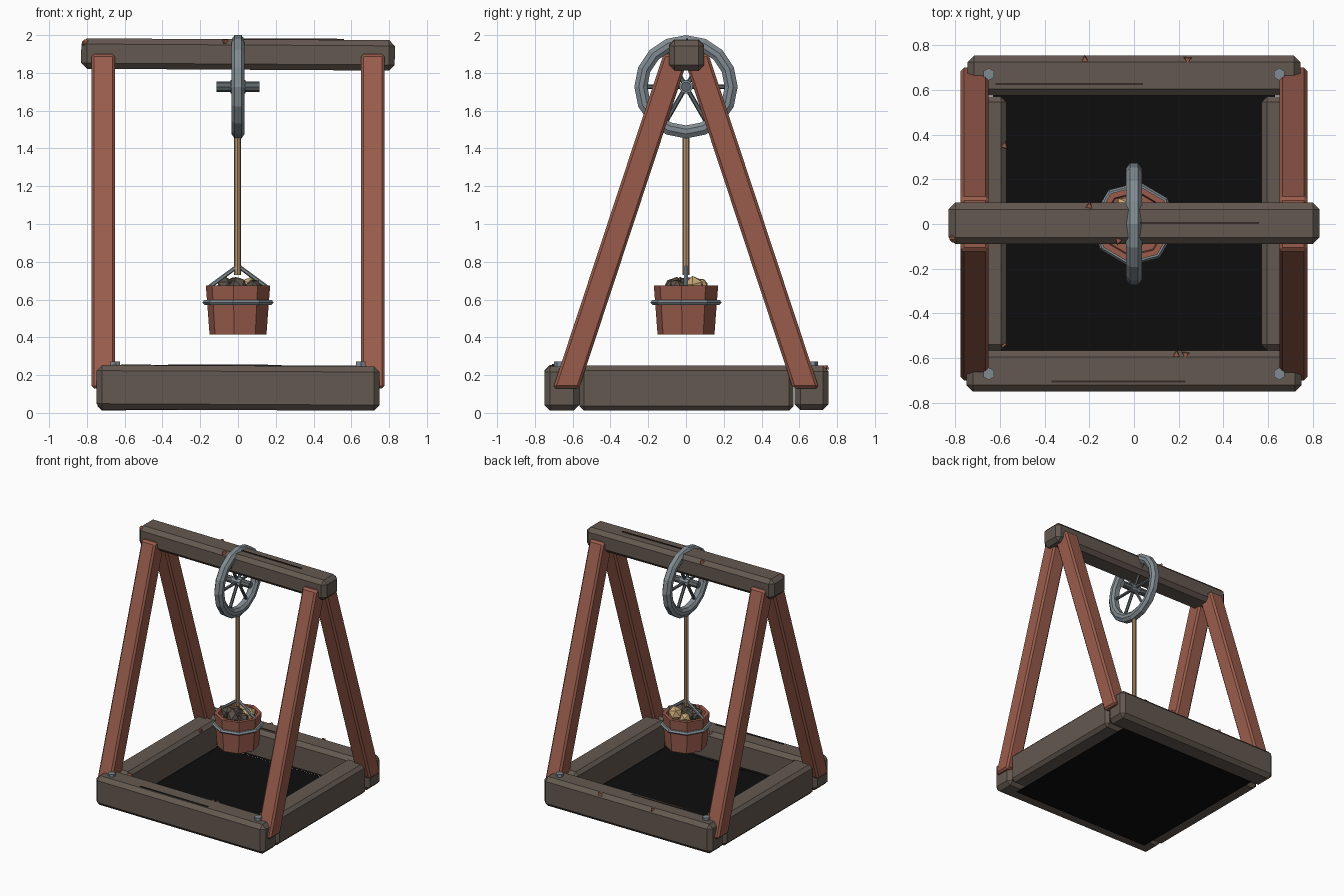
import bpy, bmesh, math, random
from mathutils import Vector, Matrix

random.seed(4)
cube = bpy.data.objects.get("Cube")
if cube:
    bpy.data.objects.remove(cube, do_unlink=True)


def material(name, r, g, b):
    m = bpy.data.materials.new(name)
    m.use_nodes = True
    m.diffuse_color = (r, g, b, 1)
    m.node_tree.nodes["Principled BSDF"].inputs["Base Color"].default_value = (r, g, b, 1)
    return m


grey_wood = material("weathered wood", 0.125, 0.098, 0.08)
red_wood = material("red wood", 0.32, 0.108, 0.072)
iron = material("iron", 0.22, 0.26, 0.285)
dark_iron = material("dark iron", 0.11, 0.13, 0.14)
rope_tan = material("rope tan", 0.48, 0.30, 0.15)
stone_dark = material("dark stone", 0.10, 0.08, 0.065)
stone_tan = material("tan stone", 0.56, 0.38, 0.18)
crack_dark = material("crack brown", 0.035, 0.025, 0.02)
pit_black = material("pit black", 0.004, 0.004, 0.004)


def finish(name, bm, mat, bevel=0):
    bmesh.ops.recalc_face_normals(bm, faces=bm.faces)
    if bevel:
        bmesh.ops.bevel(bm, geom=bm.edges[:], offset=bevel, segments=1, affect='EDGES')
    me = bpy.data.meshes.new(name)
    bm.to_mesh(me)
    bm.free()
    me.materials.append(mat)
    ob = bpy.data.objects.new(name, me)
    bpy.context.collection.objects.link(ob)
    return ob


def box(name, lo, hi, mat, bevel=0, tilt=0):
    lo, hi = Vector(lo), Vector(hi)
    bm = bmesh.new()
    bmesh.ops.create_cube(bm, size=1)
    bmesh.ops.scale(bm, vec=hi - lo, verts=bm.verts)
    ob = finish(name, bm, mat, bevel)
    ob.location = (lo + hi) / 2
    ob.rotation_euler.y = tilt
    return ob


def rod(name, a, b, radius, mat, sides=8):
    a, b = Vector(a), Vector(b)
    bm = bmesh.new()
    bmesh.ops.create_cone(bm, cap_ends=True, segments=sides, radius1=radius,
                          radius2=radius, depth=(b - a).length)
    ob = finish(name, bm, mat)
    ob.location = (a + b) / 2
    ob.rotation_euler = (b - a).to_track_quat('Z', 'Y').to_euler()
    return ob


def lathe(name, profile, sides, mat, closed, start=0):
    """Turn (radius, height) points about the z axis."""
    bm = bmesh.new()
    rings = []
    for i in range(sides):
        a = start + math.tau * i / sides
        rings.append([bm.verts.new((r * math.cos(a), r * math.sin(a), h)) for r, h in profile])
    n = len(profile)
    for i in range(sides):
        p, q = rings[i], rings[(i + 1) % sides]
        for j in range(n if closed else n - 1):
            k = (j + 1) % n
            bm.faces.new((p[j], q[j], q[k], p[k]))
    if not closed:
        for j in (0, n - 1):
            bm.faces.new([r[j] for r in rings])
    return finish(name, bm, mat)


# Base frame and dark pit
box("base_front_beam", (-0.75, -0.75, 0.015), (0.75, -0.565, 0.25), grey_wood, 0.03, 0.005)
box("base_back_beam", (-0.745, 0.575, 0.015), (0.745, 0.755, 0.25), grey_wood, 0.03)
for name, s in (("left", 1), ("right", -1)):
    x = sorted((s * 0.57, s * 0.745))
    box(f"base_{name}_beam", (x[0], -0.565, 0.012), (x[1], 0.57, 0.25), grey_wood, 0.025)
bm = bmesh.new()
bmesh.ops.create_grid(bm, x_segments=1, y_segments=1, size=0.63)
finish("pit_floor", bm, pit_black)


# Slanted legs with level ends
def leg(name, sx, sy):
    bm = bmesh.new()
    bmesh.ops.create_cube(bm, size=1)
    for v in bm.verts:
        top = v.co.z > 0
        z = 1.9 if top else 0.13
        y = (0.05 if top else 0.635) + v.co.y * 0.138
        v.co = (sx * (0.713 + v.co.x * 0.125), sy * y, z)
    finish(name, bm, red_wood, 0.014)


for side, sx in (("left", 1), ("right", -1)):
    for end, sy in (("front", -1), ("back", 1)):
        leg(f"{end}_{side}_leg", sx, sy)
        rod(f"{end}_{side}_bolt", (sx * 0.65, sy * 0.67, 0.22),
            (sx * 0.65, sy * 0.67, 0.272), 0.028, iron, 6)

# Top beam
box("top_beam", (-0.83, -0.09, 1.817), (0.83, 0.096, 1.978), grey_wood, 0.03, 0.006)

# Cracks in the timber, as thin plates
for i, (x0, x1, y, z) in enumerate(((-0.02, 0.56, 0.005, 1.974), (-0.37, 0.23, -0.705, 0.248),
                                    (-0.62, 0.04, 0.626, 0.246))):
    box(f"crack_{i}", (x0, y - 0.005, z), (x1, y + 0.005, z + 0.008), crack_dark, 0, 0.005)

# Red chips along worn edges
chips = ((-0.22, 0.735, 0.24), (0.24, 0.735, 0.24), (0.19, -0.585, 0.24), (0.23, -0.585, 0.24),
         (-0.2, 0.08, 1.966), (-0.07, -0.075, 1.966), (-0.58, 0.35, 0.24), (-0.585, -0.54, 0.23))
for i, c in enumerate(chips):
    bm = bmesh.new()
    bmesh.ops.create_cone(bm, cap_ends=True, segments=3, radius1=0.022, radius2=0.016, depth=0.02)
    chip = finish(f"chip_{i}", bm, red_wood)
    chip.location = c
    chip.rotation_euler.z = i
box("beam_corner_chip", (-0.826, -0.082, 1.94), (-0.785, -0.045, 1.976), red_wood, 0.012)

# Pulley wheel: rim, spokes, hub and axle
hub = Vector((0, 0, 1.7265))
rim = lathe("pulley_rim", [(0.205, -0.02), (0.225, -0.035), (0.25, -0.035), (0.2735, -0.018),
                           (0.2735, 0.018), (0.25, 0.035), (0.225, 0.035), (0.205, 0.02)],
            16, iron, True)
rim.rotation_euler.y = math.pi / 2
rim.location = hub
for i in range(6):
    a = math.tau * i / 6
    rod(f"spoke_{i}", hub, hub + Vector((0, math.cos(a), math.sin(a))) * 0.215, 0.012, dark_iron, 6)
rod("pulley_hub", hub - Vector((0.04, 0, 0)), hub + Vector((0.04, 0, 0)), 0.036, iron, 10)
rod("axle", hub - Vector((0.113, 0, 0)), hub + Vector((0.113, 0, 0)), 0.027, dark_iron, 8)

# Rope and bucket handle
rod("rope", (-0.002, 0, 0.73), (-0.002, 0, 1.47), 0.018, rope_tan, 8)
for name, s in (("left", 1), ("right", -1)):
    rod(f"{name}_handle_arm", (s * 0.15, 0, 0.668), (0, 0, 0.778), 0.011, iron, 6)
rod("handle_eye", (0, 0, 0.745), (0, 0, 0.785), 0.014, iron, 6)

# Bucket with a hollow mouth, and its hoop
turn = math.radians(-8)
lathe("bucket", [(0.152, 0.415), (0.172, 0.675), (0.145, 0.675), (0.14, 0.63)],
      8, red_wood, False, turn)
lathe("bucket_hoop", [(0.16, 0.572), (0.18, 0.572), (0.19, 0.585), (0.18, 0.598), (0.16, 0.598)],
      8, iron, True, turn)

# Stones heaped in the bucket
stones = ((-0.065, -0.03, 0.055, stone_dark), (0.0, -0.065, 0.055, stone_dark),
          (-0.02, 0.0, 0.06, stone_dark), (0.065, 0.045, 0.058, stone_tan),
          (-0.045, 0.075, 0.05, stone_tan), (0.08, -0.045, 0.045, stone_dark))
for i, (x, y, r, mat) in enumerate(stones):
    bm = bmesh.new()
    bmesh.ops.create_icosphere(bm, subdivisions=1, radius=r)
    for v in bm.verts:
        v.co *= random.uniform(0.9, 1.05)
    stone = finish(f"stone_{i}", bm, mat)
    stone.location = (x, y, 0.668)
    stone.rotation_euler = (i, i * 2, i)
